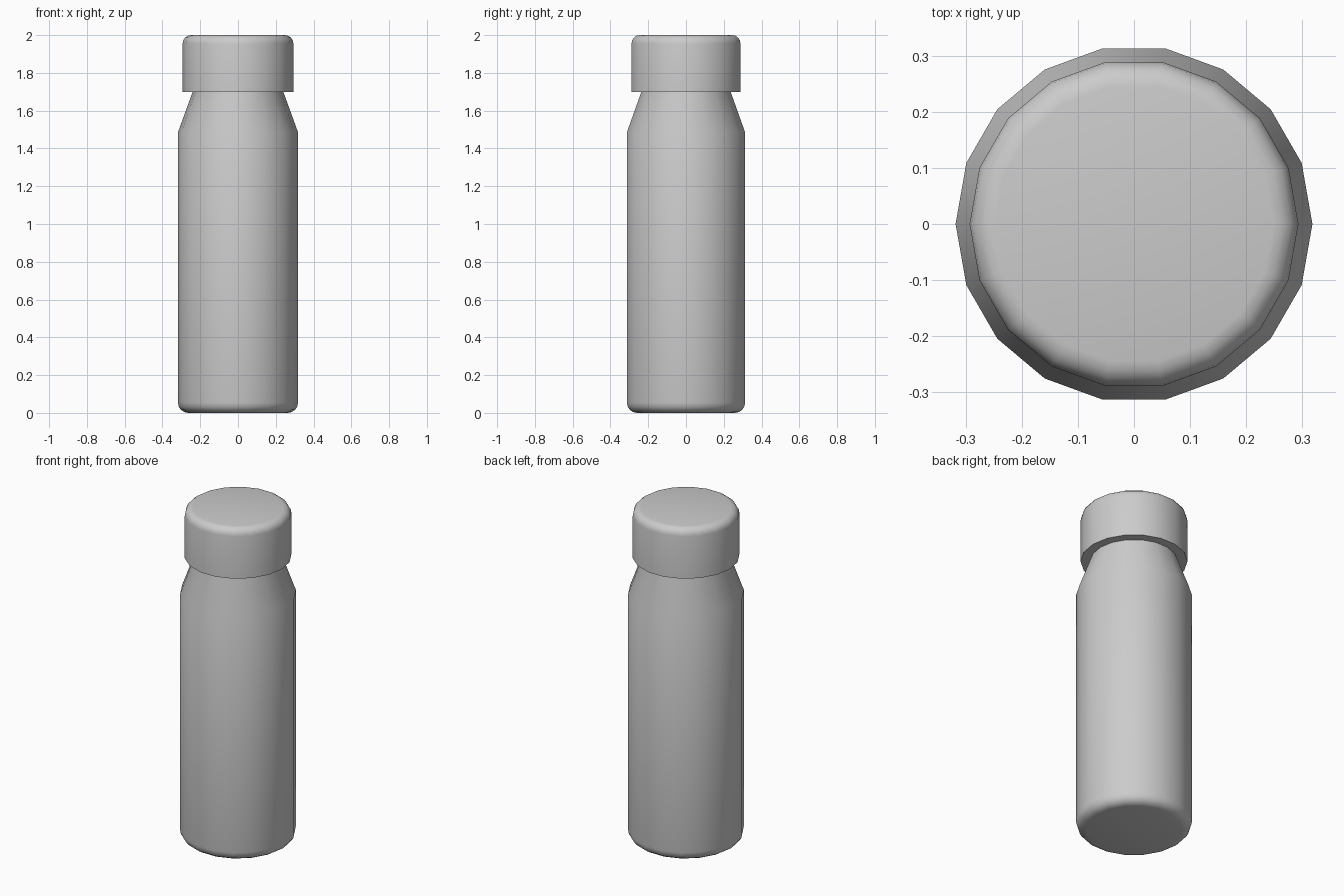
import bpy
import bmesh
import math

SIDES = 18

cube = bpy.data.objects.get("Cube")
if cube:
    bpy.data.objects.remove(cube, do_unlink=True)

grey = bpy.data.materials.new("plain_grey")
grey.use_nodes = True
colour = (0.6, 0.6, 0.6, 1.0)
grey.diffuse_color = colour
grey.node_tree.nodes["Principled BSDF"].inputs["Base Color"].default_value = colour


def rounded_corner(radius, z, size, direction, steps=4):
    """Quarter-round from the cap (z) to the wall (radius); direction is +1 upward."""
    points = []
    for i in range(steps + 1):
        a = math.pi / 2 * i / steps
        points.append((radius - size + size * math.sin(a),
                       z + direction * size * (1 - math.cos(a))))
    return points


def lathe(name, profile):
    """Closed solid of revolution from (radius, height) points, bottom to top."""
    bm = bmesh.new()
    rings = []
    for radius, z in profile:
        rings.append([bm.verts.new((radius * math.cos(math.tau * i / SIDES),
                                    radius * math.sin(math.tau * i / SIDES), z))
                      for i in range(SIDES)])
    for low, high in zip(rings, rings[1:]):
        for i in range(SIDES):
            j = (i + 1) % SIDES
            bm.faces.new((low[i], low[j], high[j], high[i]))
    bm.faces.new(rings[0][::-1])
    bm.faces.new(rings[-1])
    mesh = bpy.data.meshes.new(name)
    bm.to_mesh(mesh)
    bm.free()
    mesh.materials.append(grey)
    obj = bpy.data.objects.new(name, mesh)
    bpy.context.collection.objects.link(obj)
    bpy.ops.object.select_all(action="DESELECT")
    obj.select_set(True)
    bpy.context.view_layer.objects.active = obj
    bpy.ops.object.shade_smooth_by_angle(angle=math.radians(30))
    return obj


# Bottle body: rounded base, straight wall, tapered shoulder, neck inside the lid
lathe("bottle_body",
      rounded_corner(0.318, 0.0, 0.055, 1) + [(0.318, 1.485), (0.24, 1.70), (0.24, 1.76)])

# Lid: flat underside, straight wall, rounded top edge
lathe("lid", [(0.293, 1.70)] + rounded_corner(0.293, 2.0, 0.045, -1)[::-1])
